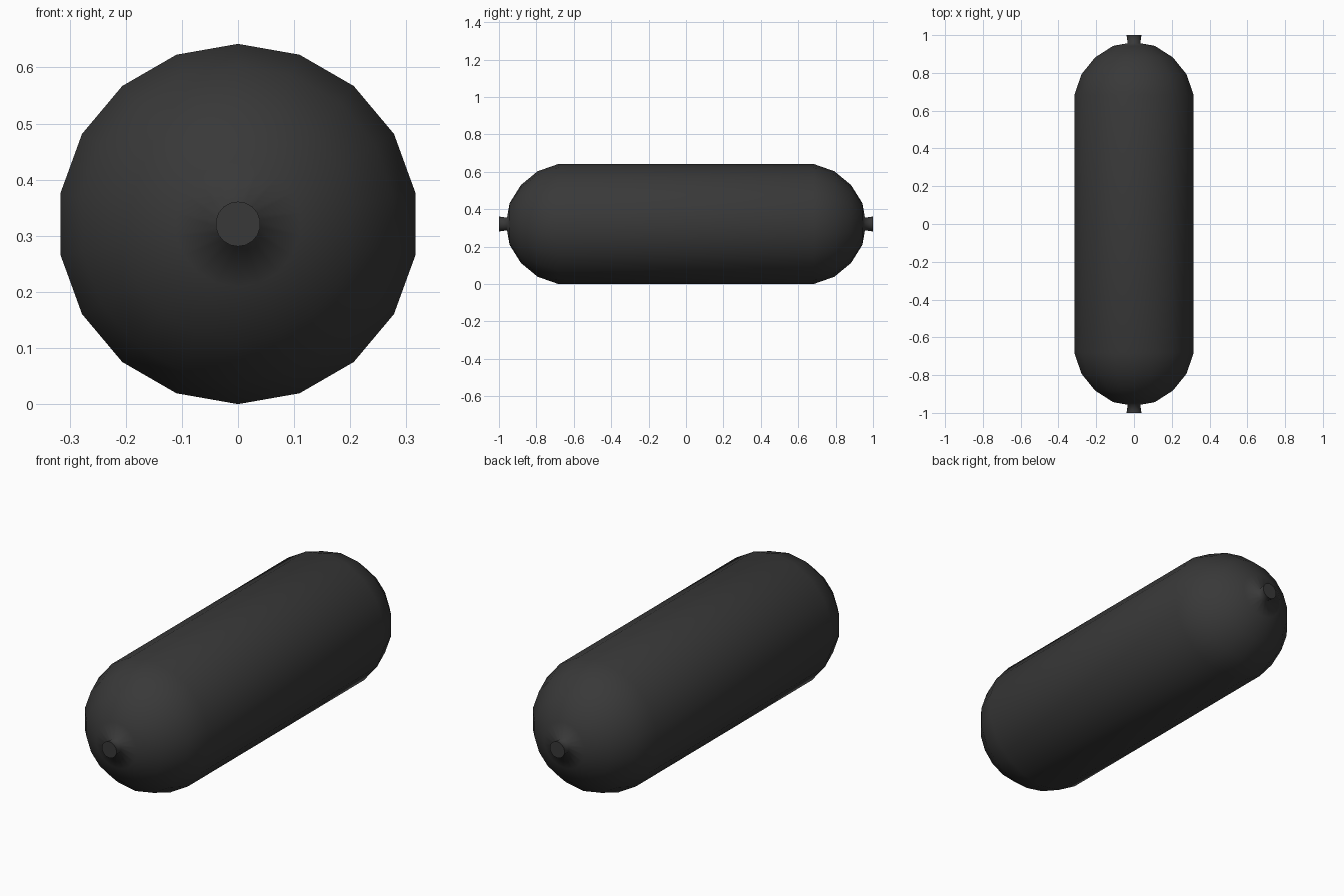
import bpy, bmesh
from math import sin, cos, pi

if "Cube" in bpy.data.objects:
    bpy.data.objects.remove(bpy.data.objects["Cube"])

SIDES, CENTRE_Z = 18, 0.321

# Half profile (radius, y): barrel edge, rounded end, flared end stub
half = [(0.321, 0.682), (0.282, 0.793), (0.209, 0.882), (0.112, 0.943),
        (0.034, 0.957), (0.04, 1.0)]
profile = [(r, -y) for r, y in reversed(half)] + half

# Revolve the profile around the y axis
bm = bmesh.new()
rings = []
for r, y in profile:
    rings.append([bm.verts.new((r * sin(2 * pi * i / SIDES), y,
                                CENTRE_Z + r * cos(2 * pi * i / SIDES)))
                  for i in range(SIDES)])
for a, b in zip(rings, rings[1:]):
    for i in range(SIDES):
        j = (i + 1) % SIDES
        bm.faces.new((a[i], a[j], b[j], b[i])).smooth = True

# Flat caps with crisp rims on the stubs
for ring in (rings[0], rings[-1]):
    cap = bm.faces.new(ring)
    for e in cap.edges:
        e.smooth = False
bmesh.ops.recalc_face_normals(bm, faces=bm.faces[:])

mesh = bpy.data.meshes.new("capsule_tank")
bm.to_mesh(mesh)
bm.free()
tank = bpy.data.objects.new("capsule_tank", mesh)
bpy.context.collection.objects.link(tank)

# Dark grey finish
mat = bpy.data.materials.new("dark_grey")
mat.diffuse_color = (0.04, 0.04, 0.04, 1)
mat.use_nodes = True
mat.node_tree.nodes["Principled BSDF"].inputs["Base Color"].default_value = mat.diffuse_color
mesh.materials.append(mat)
